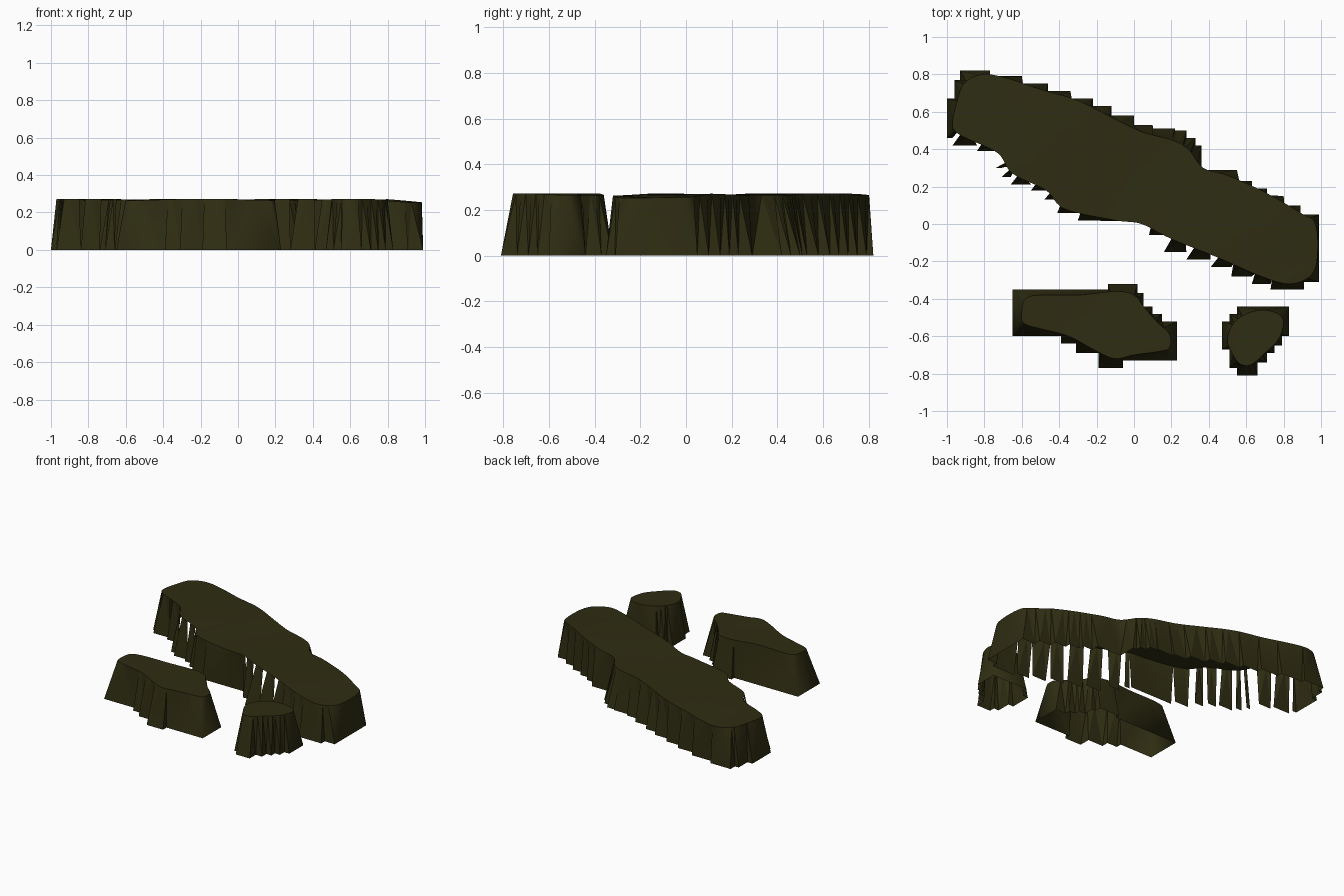
import bpy, bmesh, math
from mathutils import Vector

default_cube = bpy.data.objects.get("Cube")
if default_cube:
    bpy.data.objects.remove(default_cube, do_unlink=True)

SMOOTHING = 6      # curve samples between two rim points


def make_material(name, colour):
    material = bpy.data.materials.new(name)
    material.use_nodes = True
    material.diffuse_color = colour
    shader = material.node_tree.nodes["Principled BSDF"]
    shader.inputs["Base Color"].default_value = colour
    shader.inputs["Roughness"].default_value = 1
    return material


def smooth_loop(points):
    """Closed Catmull-Rom curve through the rim points (given in hundredths)."""
    pts = [Vector(p) / 100 for p in points]
    count = len(pts)
    loop = []
    for i in range(count):
        before, start, end, after = (pts[(i + k) % count] for k in (-1, 0, 1, 2))
        for step in range(SMOOTHING):
            t = step / SMOOTHING
            loop.append(start + (end - before) * t / 2
                        + (before * 2 - start * 5 + end * 4 - after) * t * t / 2
                        + (start * 3 - before - end * 3 + after) * t ** 3 / 2)
    return loop


def stair_loop(points):
    """Stepped foot outline: from each point run along x, then along y."""
    loop = []
    for i, (x, y) in enumerate(points):
        next_x = points[(i + 1) % len(points)][0]
        loop += [Vector((x, y)) / 100, Vector((next_x, y)) / 100]
    return loop


def rim_height(p):
    end_drop = max(0, p.x - 0.8) * 0.1
    return 0.268 + 0.005 * math.sin(p.x * 8 + p.y * 5) - end_drop


def make_plateau(name, rim, foot, material, is_gap=lambda a, b: False):
    rim, foot = smooth_loop(rim), stair_loop(foot)
    count = len(rim)
    bm = bmesh.new()
    top = [bm.verts.new((p.x, p.y, rim_height(p))) for p in rim]
    base = [bm.verts.new((p.x, p.y, 0)) for p in foot]

    # Tie every foot corner to its nearest rim sample, never stepping backwards
    nearest = [min(range(count), key=lambda k: (rim[k] - p).length) for p in foot]
    ties = [nearest[0]]
    for index in nearest[1:]:
        ahead = (index - ties[-1]) % count
        ties.append(ties[-1] + (ahead if ahead < count / 2 else 0))
    ties.append(ties[0] + count)

    # Wall panels
    for i, corner in enumerate(base):
        following = base[(i + 1) % len(base)]
        first, last = ties[i], max(ties[i], ties[i + 1])
        if is_gap(corner.co, following.co):
            continue
        middle = (first + last) // 2
        for k in range(first, last):
            anchor = corner if k < middle else following
            bm.faces.new((anchor, top[(k + 1) % count], top[k % count]))
        bm.faces.new((corner, following, top[middle % count]))

    # Top surface
    cap = bm.faces.new(top)
    bmesh.ops.triangulate(bm, faces=[cap])
    mesh = bpy.data.meshes.new(name)
    bm.to_mesh(mesh)
    bm.free()
    mesh.materials.append(material)
    plateau = bpy.data.objects.new(name, mesh)
    bpy.context.collection.objects.link(plateau)
    bpy.ops.object.select_all(action="DESELECT")
    plateau.select_set(True)
    bpy.context.view_layer.objects.active = plateau
    bpy.ops.object.shade_smooth_by_angle(angle=math.radians(20))
    return plateau


def front_riser(a, b):
    """The short risers along the front of the long plateau are left open."""
    return b.y < a.y - 0.001 and a.y < 0.5


olive = make_material("dark_olive", (0.028, 0.026, 0.006, 1))

# Long diagonal plateau
long_rim = [(-97, 55), (-96, 50), (-90, 46), (-73, 38), (-65, 27), (-47, 18),
            (-37, 8), (-10, 2), (4, 0), (20, -8), (45, -18), (68, -28),
            (83, -32), (94, -28), (98, -18), (97, 0), (89, 6), (70, 17),
            (50, 26), (37, 30), (29, 40), (20, 45), (5, 49), (-10, 56),
            (-30, 66), (-50, 72), (-68, 78), (-81, 80), (-91, 75), (-95, 64)]
long_foot = [(-97, 42), (-84, 39), (-74, 30), (-71, 25), (-66, 21), (-55, 18),
             (-48, 13), (-41, 6), (-30, 2), (4, 0), (8, -6), (16, -15),
             (28, -19), (41, -23), (52, -28), (63, -32), (73, -35), (91, -31),
             (99, 5), (89, 10), (80, 15), (71, 19), (63, 23), (55, 29),
             (36, 42), (33, 46), (28, 50), (22, 51), (10, 53), (0, 58),
             (-12, 63), (-22, 67), (-34, 71), (-46, 75), (-60, 79), (-77, 82),
             (-93, 77), (-96, 67), (-100, 46)]
make_plateau("long_plateau", long_rim, long_foot, olive, front_riser)

# Medium plateau at the front
medium_rim = [(-60, -47), (-59, -53), (-50, -56), (-35, -60), (-20, -68),
              (-10, -72), (0, -70), (14, -68), (19, -66), (19, -59),
              (12, -52), (5, -44), (0, -38), (-10, -36), (-30, -38),
              (-50, -38), (-58, -40)]
medium_foot = [(-65, -60), (-39, -64), (-31, -69), (-19, -77), (-6, -73),
               (23, -52), (15, -48), (10, -44), (5, -37), (2, -32), (-14, -35)]
make_plateau("medium_plateau", medium_rim, medium_foot, olive)

# Small plateau at the front left
small_rim = [(50, -63), (53, -70), (57, -75), (63, -75), (70, -69), (77, -62),
             (80, -53), (77, -48), (68, -46), (58, -49), (52, -55)]
small_foot = [(55, -81), (66, -74), (71, -69), (75, -65), (79, -60), (83, -44),
              (55, -48), (51, -52), (47, -67), (51, -77)]
make_plateau("small_plateau", small_rim, small_foot, olive)
